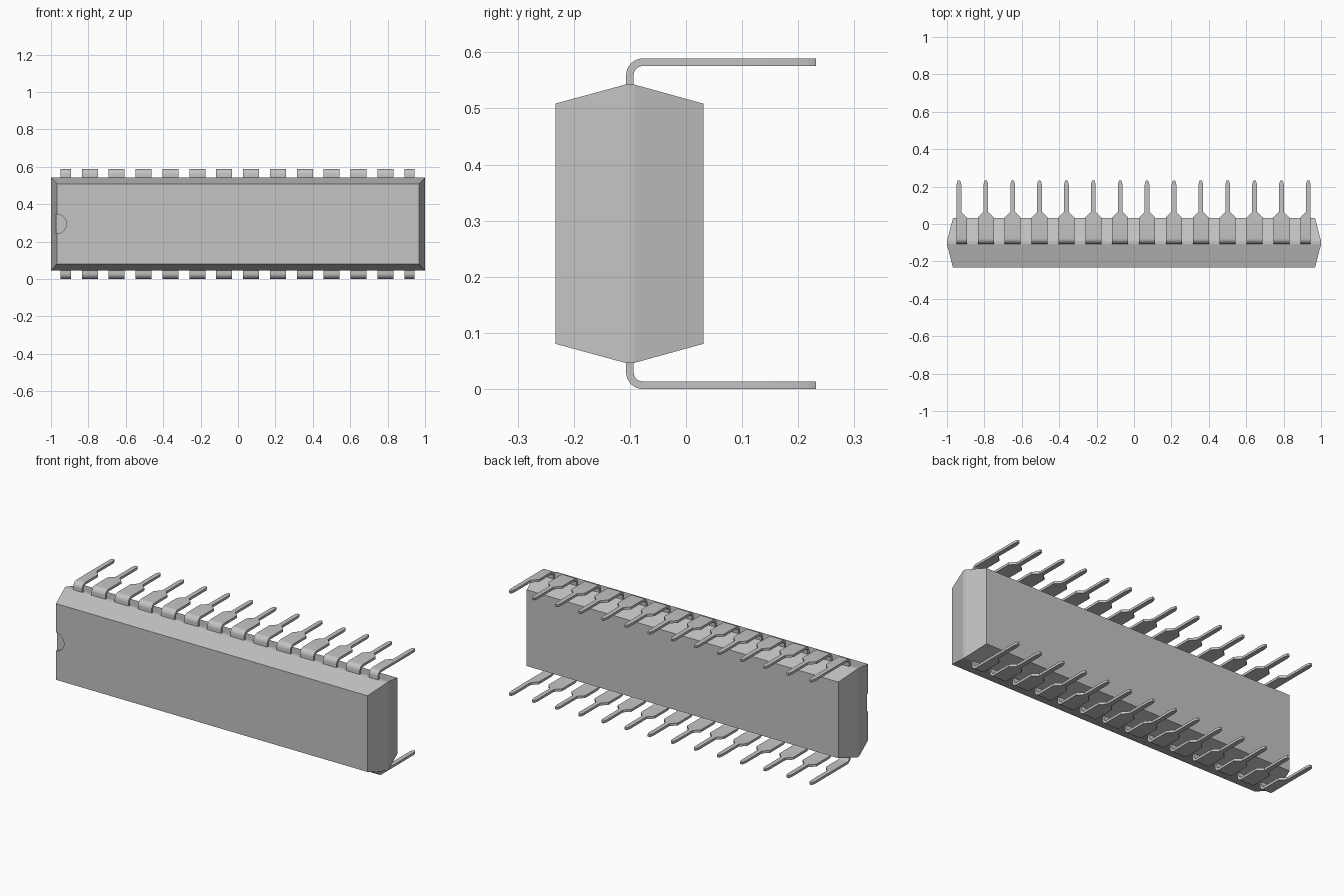
import bpy, bmesh, math

cube = bpy.data.objects.get("Cube")
if cube:
    bpy.data.objects.remove(cube, do_unlink=True)

MID_Z = 0.2945      # height of the mirror plane between the two pin rows
MID_Y = -0.1        # seam plane of the moulded body
PITCH = 0.1437
PINS = 14
THICK = 0.0135

grey = bpy.data.materials.new("mid grey")
grey.use_nodes = True
grey.diffuse_color = (0.55, 0.55, 0.55, 1)
grey.node_tree.nodes["Principled BSDF"].inputs["Base Color"].default_value = grey.diffuse_color


def loft(name, rings):
    """Closed mesh through equal-sized rings of points, capped at both ends."""
    bm = bmesh.new()
    rows = [[bm.verts.new(p) for p in ring] for ring in rings]
    n = len(rows[0])
    for a, b in zip(rows, rows[1:]):
        for i in range(n):
            j = (i + 1) % n
            bm.faces.new((a[i], a[j], b[j], b[i]))
    bm.faces.new(rows[0])
    bm.faces.new(rows[-1])
    bmesh.ops.recalc_face_normals(bm, faces=bm.faces)
    mesh = bpy.data.meshes.new(name)
    bm.to_mesh(mesh)
    bm.free()
    mesh.materials.append(grey)
    return mesh


def place(name, mesh, x=0):
    obj = bpy.data.objects.new(name, mesh)
    obj.location = (x, 0, MID_Z)
    bpy.context.collection.objects.link(obj)
    return obj


def rect(hx, y, hz):
    return [(-hx, y, -hz), (hx, y, -hz), (hx, y, hz), (-hx, y, hz)]


# Body: drafted block, widest at a narrow seam band
body = place("body", loft("body", [
    rect(0.968, -0.233, 0.214), rect(1, MID_Y - 0.008, 0.248),
    rect(1, MID_Y + 0.008, 0.248), rect(0.968, 0.031, 0.214)]))

# Shallow round notch at one end of the front face
bpy.ops.mesh.primitive_cylinder_add(vertices=48, radius=0.052, depth=0.04,
                                    location=(-0.97, -0.238, MID_Z),
                                    rotation=(math.pi / 2, 0, 0))
cutter = bpy.context.object
cutter.name = "notch_cutter"
cutter.data.materials.append(grey)
cutter.hide_render = True
cutter.hide_set(True)
cut = body.modifiers.new("notch", 'BOOLEAN')
cut.operation = 'DIFFERENCE'
cut.solver = 'EXACT'
cut.object = cutter


def pin_mesh(name, left_wide, right_wide):
    """Flat strip leaving the body, bending back, then narrowing to a lead."""
    half, narrow, tip = THICK / 2, 0.0125, 0.006
    level = MID_Z - half
    radius = 0.023
    # Stations: y, z, bend angle, left half width, right half width
    stations = [(MID_Y, 0.2, 0, left_wide, right_wide)]
    for i in range(9):
        a = math.pi / 2 * i / 8
        stations.append((MID_Y + radius * (1 - math.cos(a)),
                         level - radius * (1 - math.sin(a)), a, left_wide, right_wide))
    flat = math.pi / 2
    stations += [(0.035, level, flat, left_wide, right_wide),
                 (0.065, level, flat, narrow, narrow),
                 (0.21, level, flat, narrow, narrow),
                 (0.224, level, flat, 0.0095, 0.0095),
                 (0.232, level, flat, tip, tip)]
    rings = []
    for y, z, a, wl, wr in stations:
        dy, dz = -math.cos(a) * half, math.sin(a) * half
        rings.append([(-wl, y + dy, z + dz), (wr, y + dy, z + dz),
                      (wr, y - dy, z - dz), (-wl, y - dy, z - dz)])
    return loft(name, rings)


# Pins: full shoulders inside the row, half shoulders at the two ends
WIDE, SLIM = 0.0425, 0.0125
full = pin_mesh("pin", WIDE, WIDE)
first = pin_mesh("first_pin", SLIM, WIDE)
last = pin_mesh("last_pin", WIDE, SLIM)
bpy.ops.object.select_all(action='DESELECT')
for i in range(PINS):
    mesh = first if i == 0 else last if i == PINS - 1 else full
    pin = place(f"pin_pair_{i + 1}", mesh, (i - (PINS - 1) / 2) * PITCH - 0.002)
    mirror = pin.modifiers.new("opposite row", 'MIRROR')
    mirror.use_axis = (False, False, True)
    pin.select_set(True)
    bpy.context.view_layer.objects.active = pin
bpy.ops.object.shade_smooth_by_angle(angle=math.radians(30))
